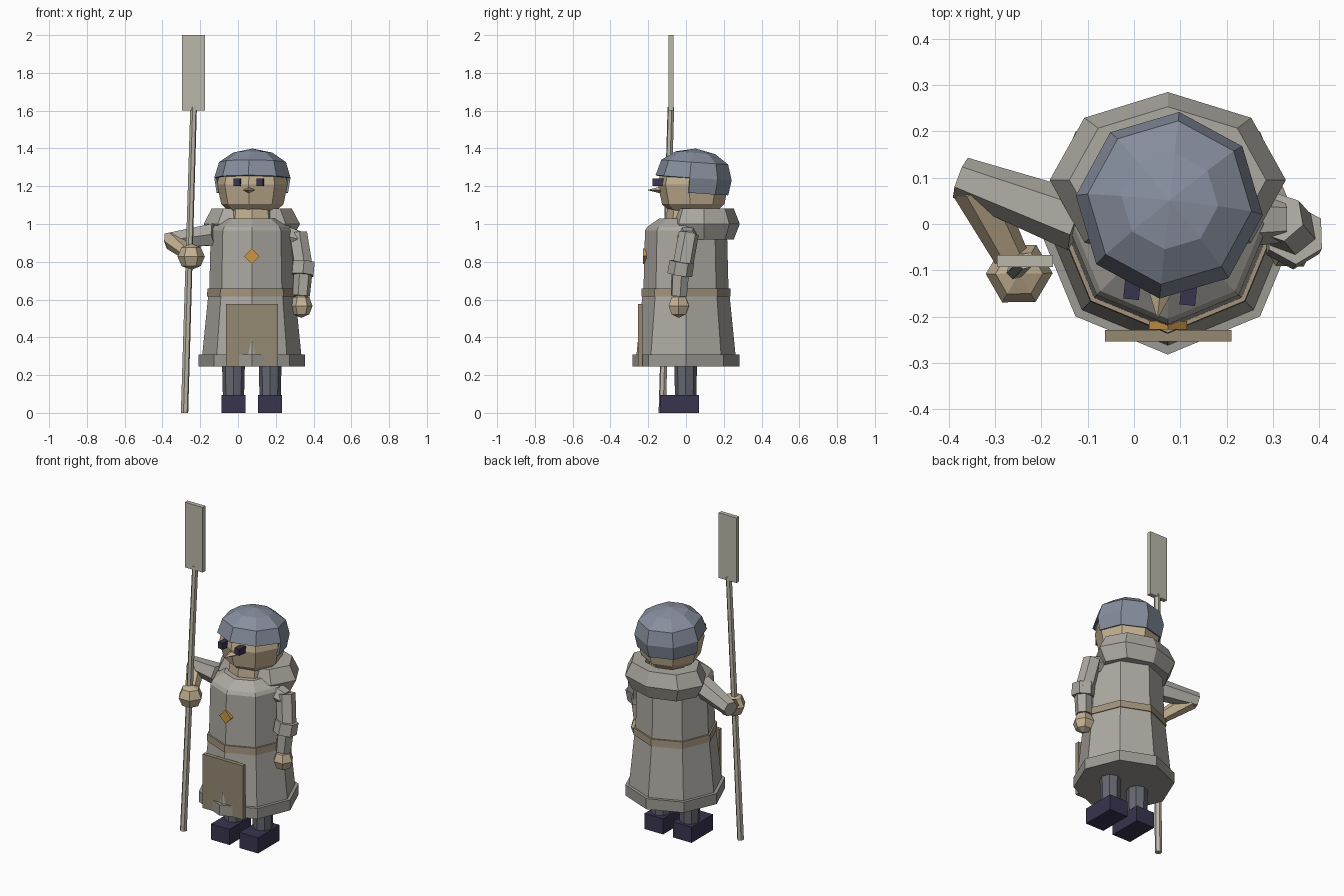
import bpy, bmesh
from math import cos, sin, pi, radians
from mathutils import Vector, Matrix

if "Cube" in bpy.data.objects:
    bpy.data.objects.remove(bpy.data.objects["Cube"])

CX = 0.073  # body axis


def material(name, r, g, b):
    m = bpy.data.materials.new(name)
    m.diffuse_color = (r, g, b, 1)
    m.use_nodes = True
    m.node_tree.nodes["Principled BSDF"].inputs["Base Color"].default_value = m.diffuse_color
    return m


CLOTH = material("cloth", 0.42, 0.40, 0.36)
TRIM = material("trim", 0.33, 0.32, 0.29)
LEATHER = material("leather", 0.30, 0.25, 0.17)
BELT = material("belt_leather", 0.36, 0.29, 0.20)
SKIN = material("skin", 0.55, 0.44, 0.29)
FELT = material("felt", 0.24, 0.27, 0.34)
HOSE = material("hose", 0.13, 0.135, 0.16)
DARK = material("dark", 0.04, 0.035, 0.08)
GOLD = material("gold", 0.60, 0.30, 0.06)
WOOD = material("wood", 0.50, 0.48, 0.40)


def finish(name, bm, mat, matrix=Matrix()):
    bmesh.ops.recalc_face_normals(bm, faces=bm.faces)
    me = bpy.data.meshes.new(name)
    bm.to_mesh(me)
    bm.free()
    me.materials.append(mat)
    ob = bpy.data.objects.new(name, me)
    ob.matrix_world = matrix
    bpy.context.collection.objects.link(ob)
    return ob


def lathe(name, profile, mat, sides=8, matrix=Matrix(), keep=lambda i, j: True, caps=True):
    """Faceted turned form from (radius, z) pairs; keep() filters side faces."""
    bm = bmesh.new()
    rings = []
    for r, z in profile:
        rings.append([bm.verts.new((r * cos(2 * pi * j / sides), r * sin(2 * pi * j / sides), z))
                      for j in range(sides)])
    for i in range(len(rings) - 1):
        for j in range(sides):
            if keep(i, j):
                k = (j + 1) % sides
                bm.faces.new((rings[i][j], rings[i][k], rings[i + 1][k], rings[i + 1][j]))
    if caps:
        bm.faces.new(rings[0])
        bm.faces.new(rings[-1])
    bmesh.ops.remove_doubles(bm, verts=bm.verts, dist=0.0005)
    loose = [v for v in bm.verts if not v.link_faces]
    bmesh.ops.delete(bm, geom=loose, context='VERTS')
    return finish(name, bm, mat, matrix)


def rod(name, a, b, ra, rb, mat, sides=6):
    """Tapered prism between two points."""
    a, b = Vector(a), Vector(b)
    turn = (b - a).to_track_quat('Z', 'Y').to_matrix().to_4x4()
    return lathe(name, [(ra, 0), (rb, (b - a).length)], mat, sides, Matrix.Translation(a) @ turn)


def box(name, x, y, z, mat, matrix=Matrix()):
    """Box from (min, max) ranges."""
    bm = bmesh.new()
    bmesh.ops.create_cube(bm, size=1)
    for v in bm.verts:
        v.co = [(r[0] + r[1]) / 2 + c * (r[1] - r[0]) for c, r in zip(v.co, (x, y, z))]
    return finish(name, bm, mat, matrix)


def ball(name, loc, r, mat, sx=1, sz=1):
    bm = bmesh.new()
    bmesh.ops.create_uvsphere(bm, u_segments=6, v_segments=4, radius=r)
    m = Matrix.Translation(loc) @ Matrix.Diagonal((sx, 1, sz, 1)) @ Matrix.Rotation(pi / 6, 4, 'Z')
    return finish(name, bm, mat, m)


body = Matrix.Translation((CX, 0, 0))

# Robe, hem and belt
lathe("robe_skirt", [(0.265, 0.28), (0.228, 0.65)], CLOTH, matrix=body)
lathe("robe_torso", [(0.226, 0.62), (0.217, 0.965), (0.205, 0.985), (0.14, 1.03)], CLOTH, matrix=body)
lathe("robe_hem", [(0.282, 0.245), (0.282, 0.31)], TRIM, matrix=body)
lathe("belt", [(0.237, 0.615), (0.235, 0.658)], BELT, matrix=body)
lathe("neck", [(0.13, 0.99), (0.12, 1.08)], SKIN, matrix=Matrix.Translation((CX, 0.02, 0)))

# Front panel and diamond brooch
box("apron_panel", (-0.063, 0.211), (-0.254, -0.229), (0.245, 0.576), LEATHER)
box("diamond_brooch", (-0.029, 0.029), (-0.228, -0.209), (-0.029, 0.029), GOLD,
    Matrix.Translation((CX, 0, 0.83)) @ Matrix.Rotation(pi / 4, 4, 'Y'))

# Lowered hood: a flattened faceted ring behind the neck
ring = [(0.17 + 0.085 * cos(k * pi / 3), 0.085 * sin(k * pi / 3)) for k in range(7)]
lathe("lowered_hood", ring, CLOTH, caps=False,
      matrix=Matrix.Translation((CX, 0.095, 1.0)) @ Matrix.Diagonal((1, 0.745, 1.1, 1)))

# Head group, turned slightly to one side
head = Matrix.Translation((0.076, 0.038, 1.21)) @ Matrix.Rotation(radians(-6), 4, 'Z')
lathe("head", [(0.0, -0.175), (0.10, -0.165), (0.166, -0.105), (0.188, 0.0), (0.17, 0.08), (0.0, 0.16)],
      SKIN, matrix=head, caps=False)
cap = lathe("cap", [(0.19, -0.045), (0.203, 0.035), (0.178, 0.118), (0.105, 0.168), (0.0, 0.19)], FELT,
            matrix=head @ Matrix.Rotation(radians(-4), 4, 'X'),
            keep=lambda i, j: i > 0 or j < 4, caps=False)
solid = cap.modifiers.new("thickness", 'SOLIDIFY')
solid.thickness = 0.012
solid.offset = -1
for side, label in ((-1, "right"), (1, "left")):
    box(label + "_eye", (side * 0.061 - 0.017, side * 0.061 + 0.017), (-0.208, -0.15),
        (-0.008, 0.032), DARK, head)
lathe("nose", [(0.036, 0), (0.0, 0.085)], SKIN, 4,
      head @ Matrix.Translation((0, -0.16, -0.03)) @ Matrix.Rotation(pi / 2, 4, 'X')
      @ Matrix.Diagonal((1, 0.6, 1, 1)), keep=lambda i, j: True, caps=False)

# Legs and boots
for label, x in (("right", -0.024), ("left", 0.17)):
    rod(label + "_leg", (x, -0.002, 0.08), (x, -0.002, 0.32), 0.056, 0.062, HOSE, 8)
    box(label + "_boot", (x - 0.063, x + 0.063), (-0.138, 0.07), (0, 0.096), DARK)

# Hanging left arm
rod("left_upper_arm", (0.315, 0.015, 0.95), (0.345, -0.02, 0.76), 0.054, 0.055, CLOTH)
rod("left_shoulder", (0.20, 0.01, 0.95), (0.32, 0.01, 0.92), 0.065, 0.05, CLOTH)
rod("left_cuff", (0.348, -0.022, 0.80), (0.342, -0.033, 0.73), 0.066, 0.066, CLOTH)
rod("left_forearm", (0.345, -0.03, 0.75), (0.335, -0.038, 0.62), 0.05, 0.046, CLOTH)
ball("left_hand", (0.335, -0.038, 0.567), 0.064, SKIN, 0.9, 1.0)

# Bent right arm gripping the staff
rod("right_upper_arm", (-0.12, 0.005, 0.945), (-0.375, 0.1, 0.91), 0.066, 0.046, CLOTH)
rod("right_forearm", (-0.345, 0.085, 0.91), (-0.255, -0.09, 0.835), 0.052, 0.036, SKIN)
ball("right_hand", (-0.248, -0.107, 0.827), 0.07, SKIN, 1.05, 1.0)

# Staff with flat blade
rod("staff", (-0.283, -0.126, 0.0), (-0.235, -0.08, 1.62), 0.02, 0.018, WOOD)
box("blade", (-0.296, -0.175), (-0.093, -0.067), (1.6, 2.0), WOOD)
